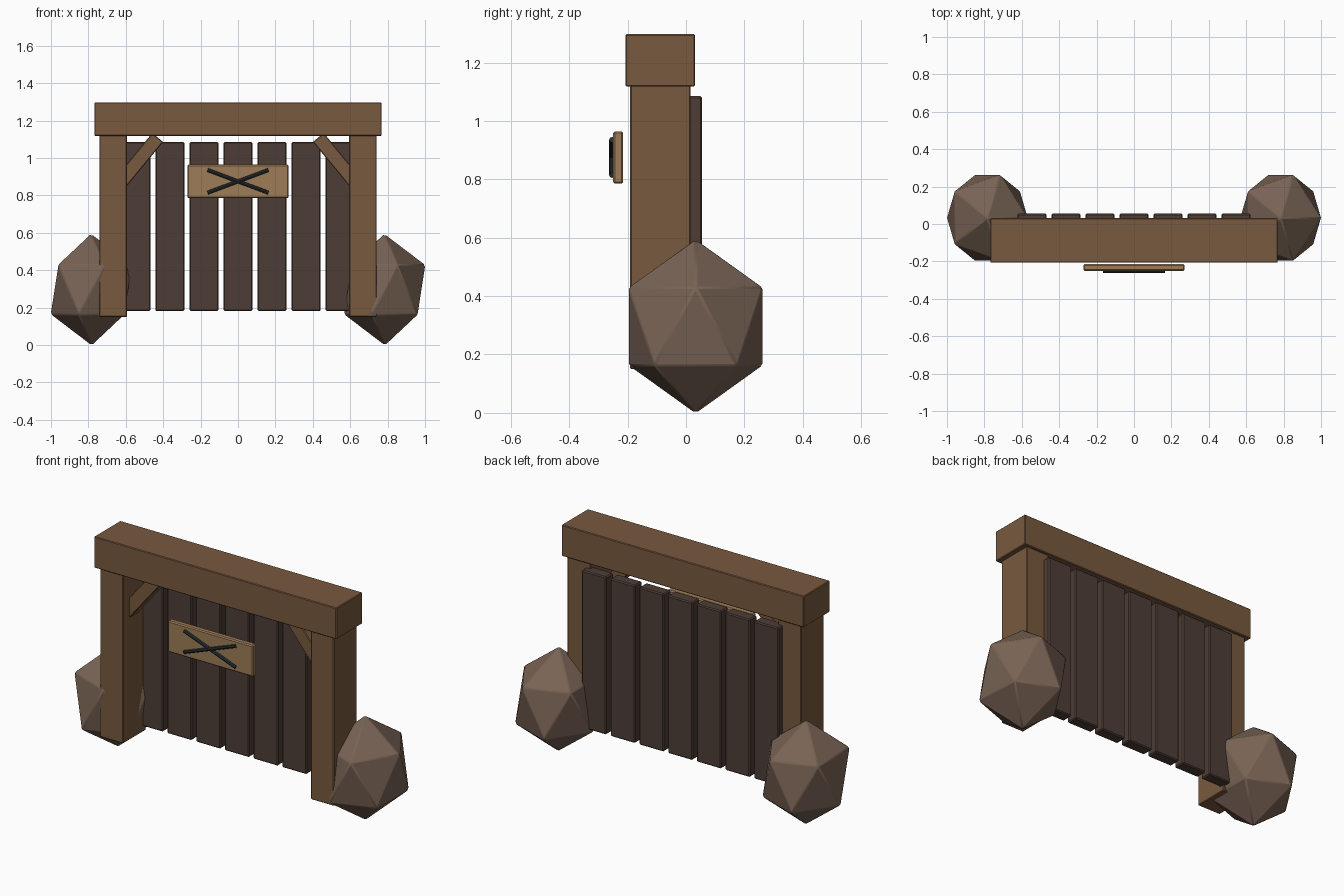
import bpy, math

if "Cube" in bpy.data.objects:
    bpy.data.objects.remove(bpy.data.objects["Cube"])


def material(name, rgb):
    m = bpy.data.materials.new(name)
    m.diffuse_color = (*rgb, 1)
    m.use_nodes = True
    m.node_tree.nodes["Principled BSDF"].inputs["Base Color"].default_value = m.diffuse_color
    return m


TIMBER = material("timber", (0.19, 0.10, 0.05))
DARK = material("dark_wood", (0.075, 0.047, 0.037))
PALE = material("pale_wood", (0.34, 0.20, 0.095))
METAL = material("dark_metal", (0.022, 0.03, 0.036))
STONE = material("stone", (0.19, 0.125, 0.09))


def finish(ob, name, mat, bevel, smooth=False):
    ob.name = name
    ob.data.materials.append(mat)
    bpy.ops.object.transform_apply(location=False, rotation=False, scale=True)
    if smooth:
        bpy.ops.object.shade_smooth_by_angle(angle=math.radians(30))
    if bevel:
        b = ob.modifiers.new("bevel", "BEVEL")
        b.width = bevel
        b.segments = 1
        b.limit_method = "ANGLE"
    return ob


def box(name, x, y, z, mat, bevel=0.004):
    """Box from (min, max) ranges on each axis."""
    c = [(r[0] + r[1]) / 2 for r in (x, y, z)]
    bpy.ops.mesh.primitive_cube_add(size=1, location=c)
    ob = bpy.context.object
    ob.scale = [r[1] - r[0] for r in (x, y, z)]
    return finish(ob, name, mat, bevel)


# Lintel beam
box("lintel", (-0.768, 0.768), (-0.207, 0.031), (1.118, 1.297), TIMBER)

for s, side in ((-1, "left"), (1, "right")):
    # Post
    px = sorted((s * 0.594, s * 0.741))
    box(side + "_post", px, (-0.191, 0.016), (0.15, 1.122), TIMBER)

    # Diagonal brace between post and lintel
    bpy.ops.mesh.primitive_cube_add(size=1, location=(s * 0.531, -0.095, 0.986),
                                    rotation=(0, s * math.radians(-39.4), 0))
    ob = bpy.context.object
    ob.scale = (0.075, 0.075, 0.32)
    finish(ob, side + "_brace", TIMBER, 0.004)

    # Boulder at the foot of the post
    bpy.ops.mesh.primitive_ico_sphere_add(subdivisions=1, radius=1,
                                          location=(s * 0.784, 0.033, 0.296))
    ob = bpy.context.object
    ob.scale = (0.243, 0.271, 0.299)
    finish(ob, side + "_boulder", STONE, 0.006, smooth=True)

# Gate planks
for i in range(7):
    cx = (i - 3) * 0.182
    box(f"plank_{i + 1}", (cx - 0.078, cx + 0.078), (-0.012, 0.055),
        (0.182, 1.085), DARK, 0.006)

# Sign board
box("sign_board", (-0.27, 0.27), (-0.25, -0.215), (0.785, 0.964), PALE, 0.006)

# Crossed bars on the sign
for s, side in ((-1, "falling"), (1, "rising")):
    bpy.ops.mesh.primitive_cylinder_add(
        vertices=8, radius=0.01, depth=0.348, location=(0, -0.253, 0.875),
        rotation=(0, math.pi / 2 - s * math.radians(20.5), 0))
    finish(bpy.context.object, side + "_bar", METAL, 0)
